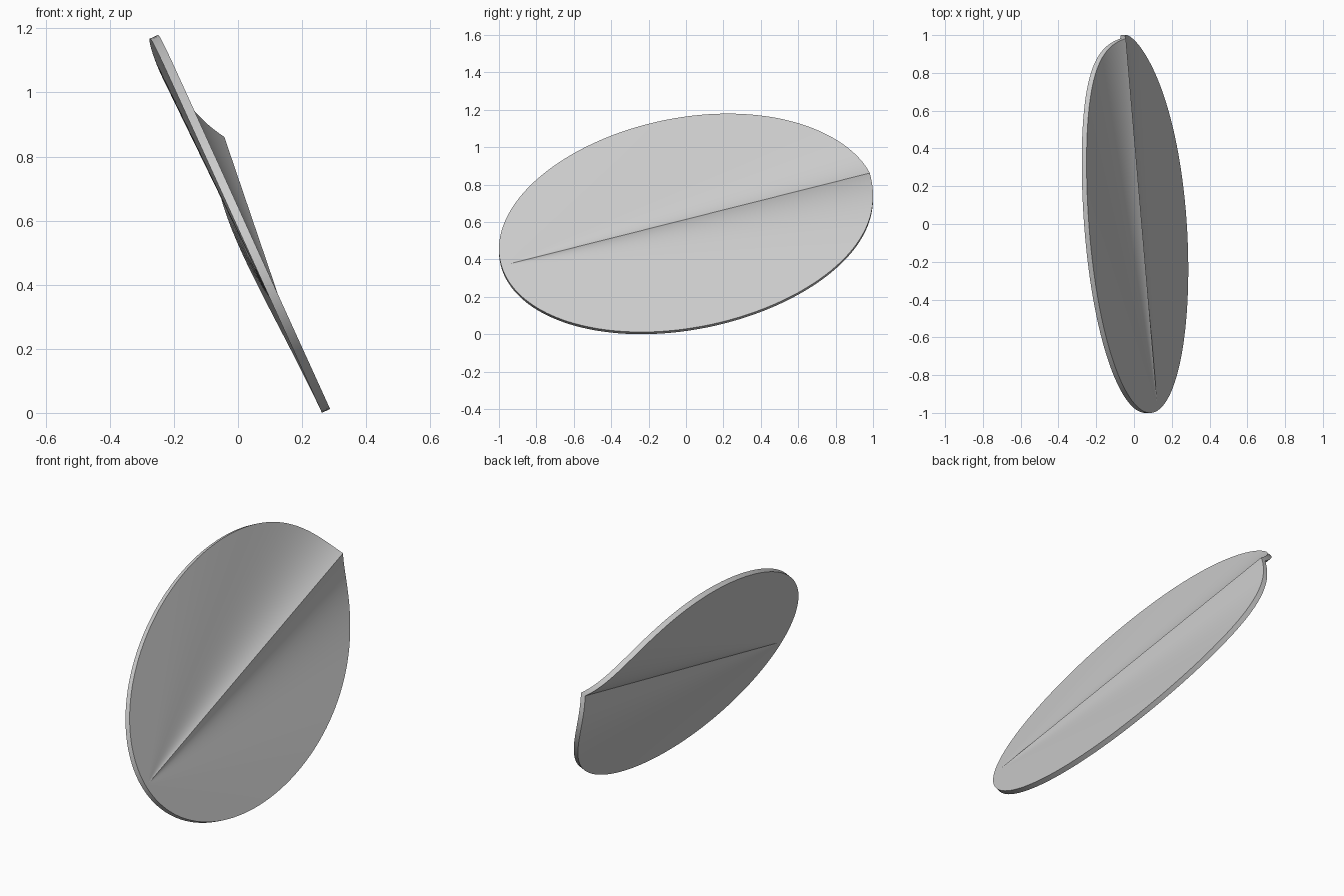
import bpy, bmesh, math
from mathutils import Vector

cube = bpy.data.objects.get("Cube")
if cube:
    bpy.data.objects.remove(cube, do_unlink=True)

# Leaf outline: a leaning ellipse, given by its side-on (y, z) measures
MID_Z, HALF_Z, LEAN = 0.597, 0.585, 0.14
FOOT_X, SLOPE = 0.293, 0.455
THICKNESS = 0.028
STEM_Y, STEM_Z = -0.97, 0.37 - MID_Z      # where the fold starts
FOLD_ANGLE = math.atan2(0.47, 1.95)
STEPS = 120
RINGS = (0.03, 0.12, 0.3, 0.5, 0.75, 1.0)
NORMAL = Vector((1, 0, SLOPE)).normalized()


def reach(angle):
    """Distance from the stem point to the outline."""
    det = HALF_Z ** 2 - LEAN ** 2

    def dot(a, b):
        return (HALF_Z ** 2 * a[0] * b[0] - LEAN * (a[0] * b[1] + a[1] * b[0])
                + a[1] * b[1]) / det
    d, s = (math.cos(angle), math.sin(angle)), (STEM_Y, STEM_Z)
    a, b, c = dot(d, d), dot(d, s), dot(s, s) - 1
    return (-b + math.sqrt(b * b - a * c)) / a


def lift(turn):
    """Raised fold with a shallow dish on both sides, per unit of reach."""
    t = abs(turn)
    return 0.91 * (0.052 * math.exp(-t / 4) - 0.024 * math.exp(-(t / 16) ** 2))


def place(angle, turn, r):
    y = STEM_Y + r * math.cos(angle)
    z = MID_Z + STEM_Z + r * math.sin(angle)
    return Vector((FOOT_X - SLOPE * z, y, z)) + NORMAL * lift(turn) * r


# Directions fan out from the stem point, closest together at the fold
turns = [math.copysign(180 * abs(i / STEPS) ** 2.2, i)
         for i in range(-STEPS, STEPS)]
bm = bmesh.new()


def leaf_face(offset):
    centre = bm.verts.new(place(0, 0, 0) + offset)
    rings = []
    for part in RINGS:
        ring = []
        for turn in turns:
            angle = FOLD_ANGLE + math.radians(turn)
            ring.append(bm.verts.new(place(angle, turn, part * reach(angle)) + offset))
        rings.append(ring)
    n = len(turns)
    for i in range(n):
        j = (i + 1) % n
        bm.faces.new((centre, rings[0][i], rings[0][j]))
        for a, b in zip(rings, rings[1:]):
            bm.faces.new((a[i], b[i], b[j], a[j]))
    return rings[-1]


# Upper and lower faces, joined by a square-cut rim
upper = leaf_face(Vector())
lower = leaf_face(-NORMAL * THICKNESS)
for i in range(len(upper)):
    j = (i + 1) % len(upper)
    bm.faces.new((upper[i], lower[i], lower[j], upper[j]))
bmesh.ops.recalc_face_normals(bm, faces=bm.faces)

mesh = bpy.data.meshes.new("folded_leaf")
bm.to_mesh(mesh)
bm.free()
leaf = bpy.data.objects.new("folded_leaf", mesh)
bpy.context.collection.objects.link(leaf)

grey = bpy.data.materials.new("light_grey")
grey.use_nodes = True
colour = (0.6, 0.6, 0.6, 1)
grey.diffuse_color = colour
grey.node_tree.nodes["Principled BSDF"].inputs["Base Color"].default_value = colour
mesh.materials.append(grey)

bpy.ops.object.select_all(action="DESELECT")
leaf.select_set(True)
bpy.context.view_layer.objects.active = leaf
bpy.ops.object.shade_smooth_by_angle(angle=math.radians(30))
